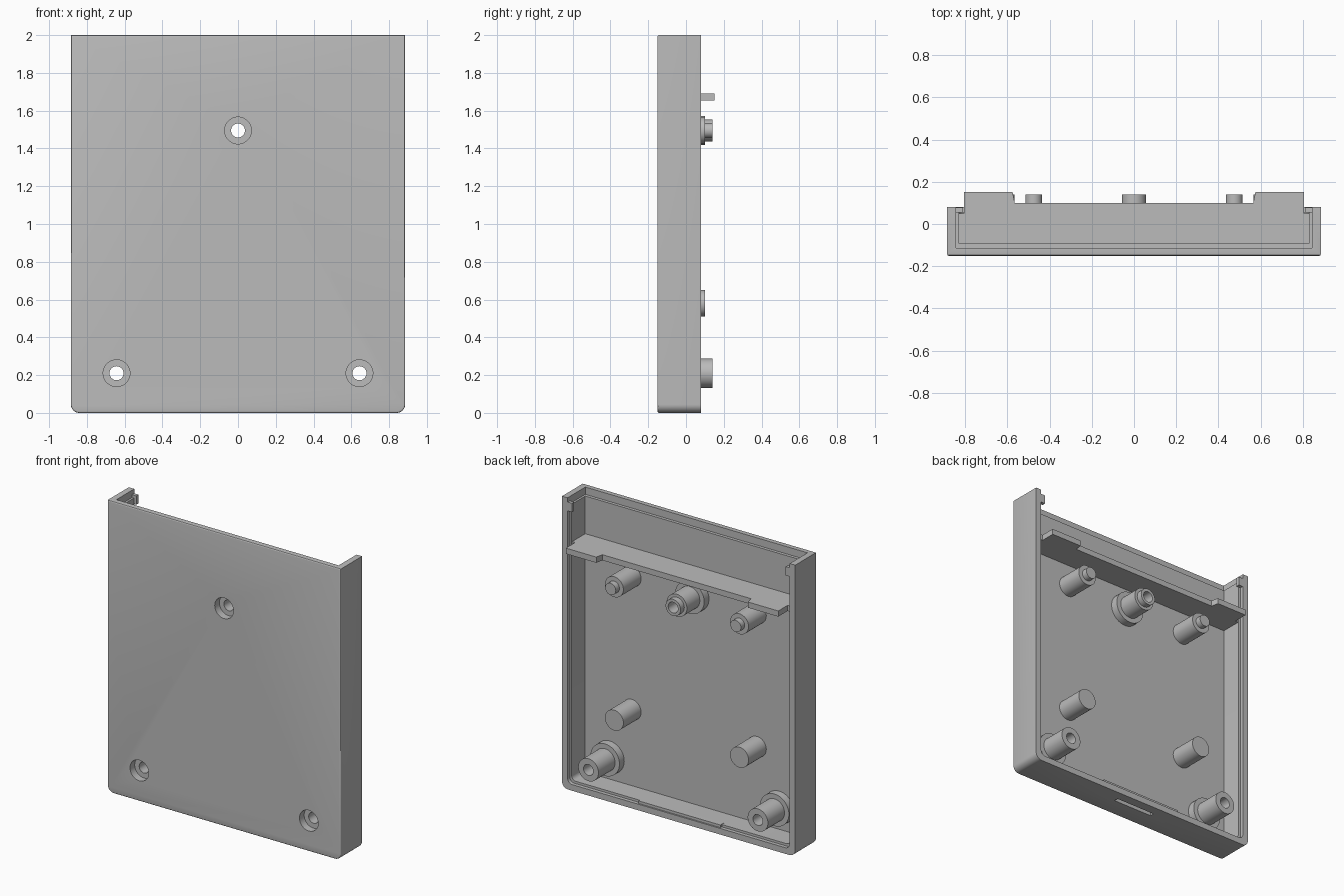
import bpy, bmesh, math
from mathutils import Vector

cube = bpy.data.objects.get("Cube")
if cube:
    bpy.data.objects.remove(cube, do_unlink=True)

grey = bpy.data.materials.new("plain grey")
grey.use_nodes = True
grey.diffuse_color = (0.5, 0.5, 0.5, 1)
grey.node_tree.nodes["Principled BSDF"].inputs["Base Color"].default_value = grey.diffuse_color

FRONT, RIM, FLOOR = -0.151, 0.08, -0.092


def finish(name, bm):
    bmesh.ops.remove_doubles(bm, verts=bm.verts, dist=1e-5)
    bmesh.ops.recalc_face_normals(bm, faces=bm.faces)
    mesh = bpy.data.meshes.new(name)
    bm.to_mesh(mesh)
    bm.free()
    mesh.materials.append(grey)
    obj = bpy.data.objects.new(name, mesh)
    bpy.context.collection.objects.link(obj)
    return obj


def smooth(obj):
    bpy.ops.object.select_all(action='DESELECT')
    obj.select_set(True)
    bpy.context.view_layer.objects.active = obj
    bpy.ops.object.shade_smooth_by_angle(angle=math.radians(30))


def prism(name, points, offset, bevel=0):
    """Extrude a flat outline, optionally easing the edges of its first face."""
    bm = bmesh.new()
    face = bm.faces.new([bm.verts.new(p) for p in points])
    result = bmesh.ops.extrude_face_region(bm, geom=[face], use_keep_orig=True)
    moved = [v for v in result["geom"] if isinstance(v, bmesh.types.BMVert)]
    bmesh.ops.translate(bm, verts=moved, vec=offset)
    if bevel:
        bmesh.ops.bevel(bm, geom=list(face.edges), offset=bevel, segments=3,
                        profile=0.5, affect='EDGES')
    return finish(name, bm)


def tray(name, half, low, high, y0, y1, radius, bevel=0):
    """Upright block with two rounded lower corners."""
    pts = [(half, y0, high), (-half, y0, high)]
    for side, start in ((-1, 180), (1, 270)):
        for i in range(9):
            a = math.radians(start + i * 90 / 8)
            pts.append((side * (half - radius) + radius * math.cos(a), y0,
                        low + radius + radius * math.sin(a)))
    return prism(name, pts, (0, y1 - y0, 0), bevel)


def box(name, x, y, z):
    pts = [(x[0], y[0], z[0]), (x[1], y[0], z[0]), (x[1], y[0], z[1]), (x[0], y[0], z[1])]
    return prism(name, pts, (0, y[1] - y[0], 0))


def lathe(name, profile, x, z, closed=False):
    """Revolve (radius, y) points about an axis running front to back."""
    bm = bmesh.new()
    verts = [bm.verts.new((r, y, 0)) for r, y in profile]
    edges = [bm.edges.new(pair) for pair in zip(verts, verts[1:])]
    if closed:
        edges.append(bm.edges.new((verts[-1], verts[0])))
    bmesh.ops.spin(bm, geom=verts + edges, axis=(0, 1, 0), cent=(0, 0, 0),
                   angle=math.tau, steps=40, use_merge=True)
    bmesh.ops.translate(bm, verts=bm.verts, vec=Vector((x, 0, z)))
    return finish(name, bm)


def cut(obj, cutter):
    mod = obj.modifiers.new("cut", 'BOOLEAN')
    mod.operation, mod.solver, mod.object = 'DIFFERENCE', 'EXACT', cutter
    cutter.hide_render = True
    bpy.context.view_layer.objects.active = obj
    bpy.ops.object.modifier_apply(modifier=mod.name)
    bpy.data.objects.remove(cutter, do_unlink=True)


# Shell: open at the back and top, with a stepped rim and a panel rebate
shell = tray("shell", 0.885, 0, 2, FRONT, RIM, 0.045, 0.008)
cut(shell, tray("cavity", 0.829, 0.058, 1.96, FLOOR, 0.3, 0.03))
cut(shell, tray("rim_step", 0.843, 0.042, 2.2, 0.055, 0.3, 0.035))
cut(shell, box("panel_rebate", (-0.843, 0.843), (-0.113, 0.3), (1.95, 2.2)))
cut(shell, box("latch_slot", (-0.15, 0.15), (-0.015, 0.015), (-0.1, 0.025)))

# Screw posts: hollow, with a wide base and a counterbore from the front
screws = {"upper_screw_post": (0, 1.495), "left_screw_post": (0.643, 0.21),
          "right_screw_post": (-0.643, 0.21)}
for name, (x, z) in screws.items():
    cut(shell, lathe("screw_hole", [(0, -0.3), (0.075, -0.3), (0.075, 0), (0, 0)], x, z))
    tip = [(0.057, 0.14), (0.057, 0.1), (0.077, 0.1)] if x == 0 else [(0.077, 0.14)]
    profile = [(0.075, FRONT), (0.071, FRONT), (0.071, -0.1), (0.037, -0.1), (0.037, 0.14),
               *tip, (0.077, -0.04), (0.11, -0.04), (0.11, -0.1), (0.075, -0.1)]
    smooth(lathe(name, profile, x, z, closed=True))
smooth(shell)

# Solid support posts and rim tabs, one of each per side
for side, label in ((1, "left"), (-1, "right")):
    smooth(lathe(label + "_peg", [(0, -0.1), (0.07, -0.1), (0.07, 0.1), (0.04, 0.1),
                                  (0.04, 0.14), (0, 0.14)], side * 0.475, 1.495))
    smooth(lathe(label + "_support", [(0, -0.1), (0.07, -0.1), (0.07, 0.1), (0, 0.1)],
                 side * 0.475, 0.58))
    box(label + "_rim_tab", sorted((side * 0.81, side * 0.85)), (0.055, RIM - 0.001),
        (1.91, 1.97))

# Cross wall with a lowered middle
half = [(0.835, -0.1), (0.835, 0.05), (0.806, 0.05), (0.806, 0.151),
        (0.575, 0.151), (0.565, 0.1)]
outline = half + [(-x, y) for x, y in reversed(half)]
prism("cross_wall", [(x, y, 1.653) for x, y in outline], (0, 0, 0.039))

# Latch bar along the bottom rim
box("latch_bar", (-0.31, 0.31), (0.03, 0.07), (0.035, 0.06))
